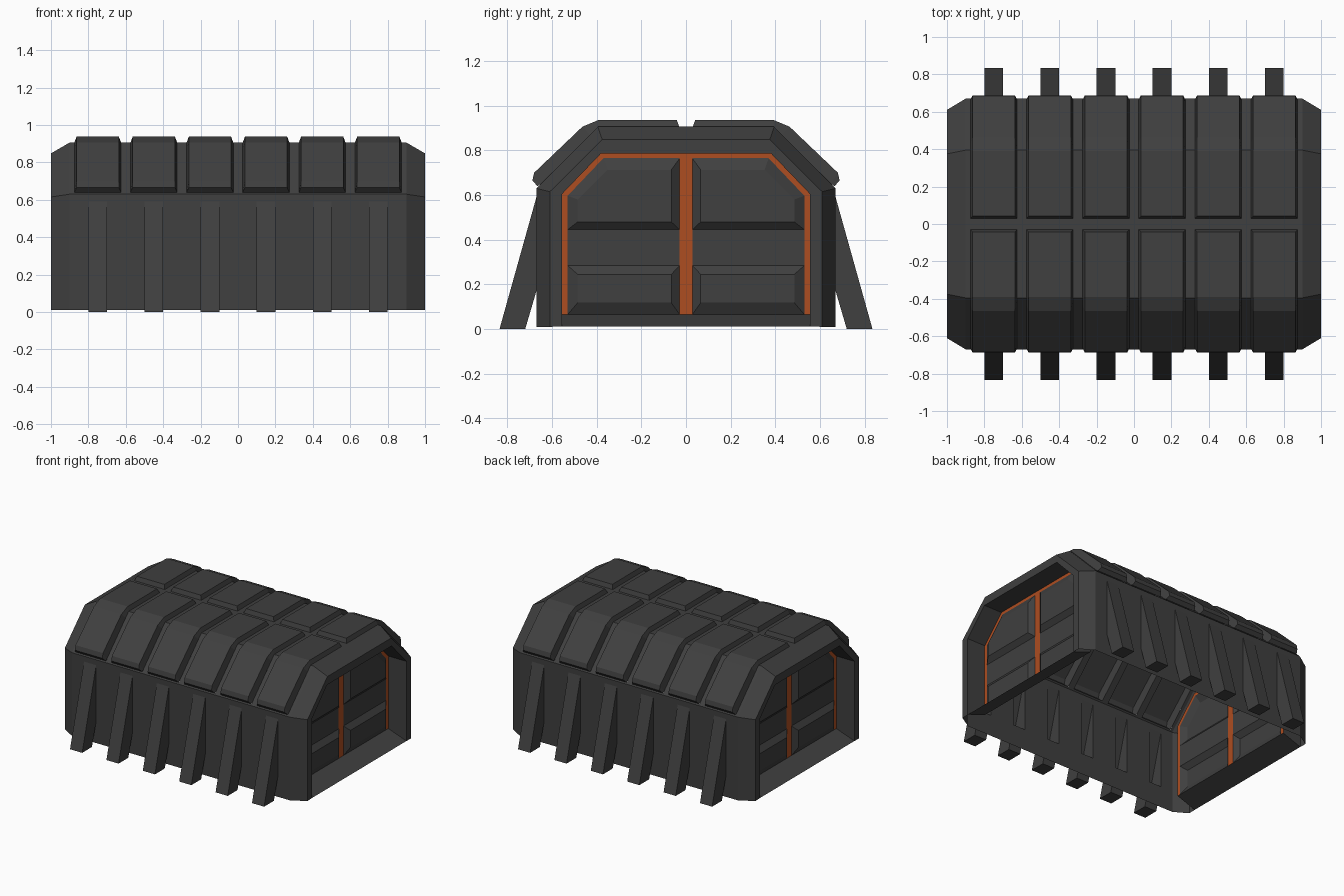
import bpy, bmesh

if "Cube" in bpy.data.objects:
    bpy.data.objects.remove(bpy.data.objects["Cube"])

def material(name, rgb):
    m = bpy.data.materials.new(name)
    m.diffuse_color = (*rgb, 1)
    m.use_nodes = True
    m.node_tree.nodes["Principled BSDF"].inputs["Base Color"].default_value = m.diffuse_color
    return m

GREY = material("dark_grey", (0.05, 0.05, 0.05))
ORANGE = material("burnt_orange", (0.42, 0.075, 0.015))

def build(name, faces, mat):
    """Mesh object from a list of polygons, welded, flat shaded."""
    bm = bmesh.new()
    for f in faces:
        bm.faces.new([bm.verts.new(p) for p in f])
    bmesh.ops.remove_doubles(bm, verts=bm.verts, dist=0.0005)
    bmesh.ops.recalc_face_normals(bm, faces=bm.faces)
    me = bpy.data.meshes.new(name)
    bm.to_mesh(me)
    bm.free()
    me.materials.append(mat)
    ob = bpy.data.objects.new(name, me)
    bpy.context.collection.objects.link(ob)
    return ob

def at(x, prof, sy):
    return [(x, y * sy, z) for y, z in prof]

def strips(a, b, skip=()):
    return [[a[i], a[i + 1], b[i + 1], b[i]] for i in range(len(a) - 1) if i not in skip]

CENTRES = [-0.75 + 0.3 * i for i in range(6)]

# Half cross-sections (y, z): body, chamfered end, opening
BODY = [(.67, .01), (.67, .17), (.67, .59), (.67, .63), (.66, .64), (.395, .906), (.03, .906), (0, .906)]
END = [(.61, .01), (.61, .17), (.61, .59), (.61, .615), (.605, .62), (.375, .848), (.03, .848), (0, .848)]
OPEN = [(.555, .012), (.555, .17), (.555, .59), (.555, .605), (.55, .61), (.38, .787), (.03, .787), (0, .787)]
BACK = [(.555, .065)] + OPEN[1:]
DX = .85

# Shell with openings under the roof panels and struts, plus end recesses
shell = []
xs = [(-.9, ())]
for c in CENTRES:
    xs += [(c - .125, (4, 5)), (c - .05, (1, 4, 5)), (c + .05, (4, 5)), (c + .125, ())]
xs.append((.9, ()))
for sy in (1, -1):
    for (x0, skip), (x1, _) in zip(xs, xs[1:]):
        shell += strips(at(x0, BODY, sy), at(x1, BODY, sy), skip)
    for sx in (1, -1):
        loops = [at(.9 * sx, BODY, sy), at(sx, END, sy), at(sx, OPEN, sy), at(DX * sx, BACK, sy)]
        for a, b in zip(loops, loops[1:]):
            shell += strips(a, b)
for sx in (1, -1):  # sloped sills
    shell.append([(sx, -.555, .012), (sx, .555, .012), (sx * DX, .555, .065), (sx * DX, -.555, .065)])
build("hangar_shell", shell, GREY)

# Raised roof panels
BASE = [(.665, .64), (.65, .65), (.43, .871), (.395, .906), (.03, .906)]
TOP = [(.688, .665), (.68, .70), (.464, .906), (.39, .937), (.042, .937)]
for sy, side in ((1, "back"), (-1, "front")):
    for n, c in enumerate(CENTRES):
        loops = [at(c - .125, BASE, sy), at(c - .113, TOP, sy), at(c + .113, TOP, sy), at(c + .125, BASE, sy)]
        f = []
        for a, b in zip(loops, loops[1:]):
            f += strips(a, b)
        for i in (0, -1):
            f.append([l[i] for l in loops])
        build(f"roof_panel_{side}_{n + 1}", f, GREY)

# Slanted wall struts, open towards the wall
STRUT = [(.67, .59), (.835, 0), (.72, 0), (.67, .17)]
for sy, side in ((1, "back"), (-1, "front")):
    for n, c in enumerate(CENTRES):
        a, b = at(c - .05, STRUT, sy), at(c + .05, STRUT, sy)
        build(f"strut_{side}_{n + 1}", strips(a, b) + [a, b], GREY)

# Doors: orange frame and centre post, grey leaves with raised panels
FRAME_OUT = [(.555, .065), (.555, .608), (.38, .787), (0, .787)]
FRAME_IN = [(.53, .065), (.53, .597), (.37, .765), (0, .765)]
POST = [(.028, .065), (.028, .765), (0, .765), (0, .065)]
UPPER = [(.028, .445), (.53, .445), (.53, .597), (.37, .765), (.028, .765)]
UPPER_IN = [(.066, .48), (.485, .48), (.485, .58), (.352, .713), (.066, .713)]
LOWER = [(.028, .065), (.53, .065), (.53, .285), (.028, .285)]
LOWER_IN = [(.066, .118), (.485, .118), (.485, .245), (.066, .245)]
MIDDLE = [(.028, .285), (.53, .285), (.53, .445), (.028, .445)]
for sx, end in ((1, "right"), (-1, "left")):
    frame, leaf = [], []
    for sy in (1, -1):
        frame += strips(at(DX * sx, FRAME_OUT, sy), at(DX * sx, FRAME_IN, sy))
        frame.append(at(DX * sx, POST, sy))
        leaf.append(at(DX * sx, MIDDLE, sy))
        for outer, inner in ((UPPER, UPPER_IN), (LOWER, LOWER_IN)):
            a, b = at(DX * sx, outer, sy), at((DX + .03) * sx, inner, sy)
            leaf += strips(a + a[:1], b + b[:1]) + [b]
    build(f"door_frame_{end}", frame, ORANGE)
    build(f"door_leaves_{end}", leaf, GREY)
